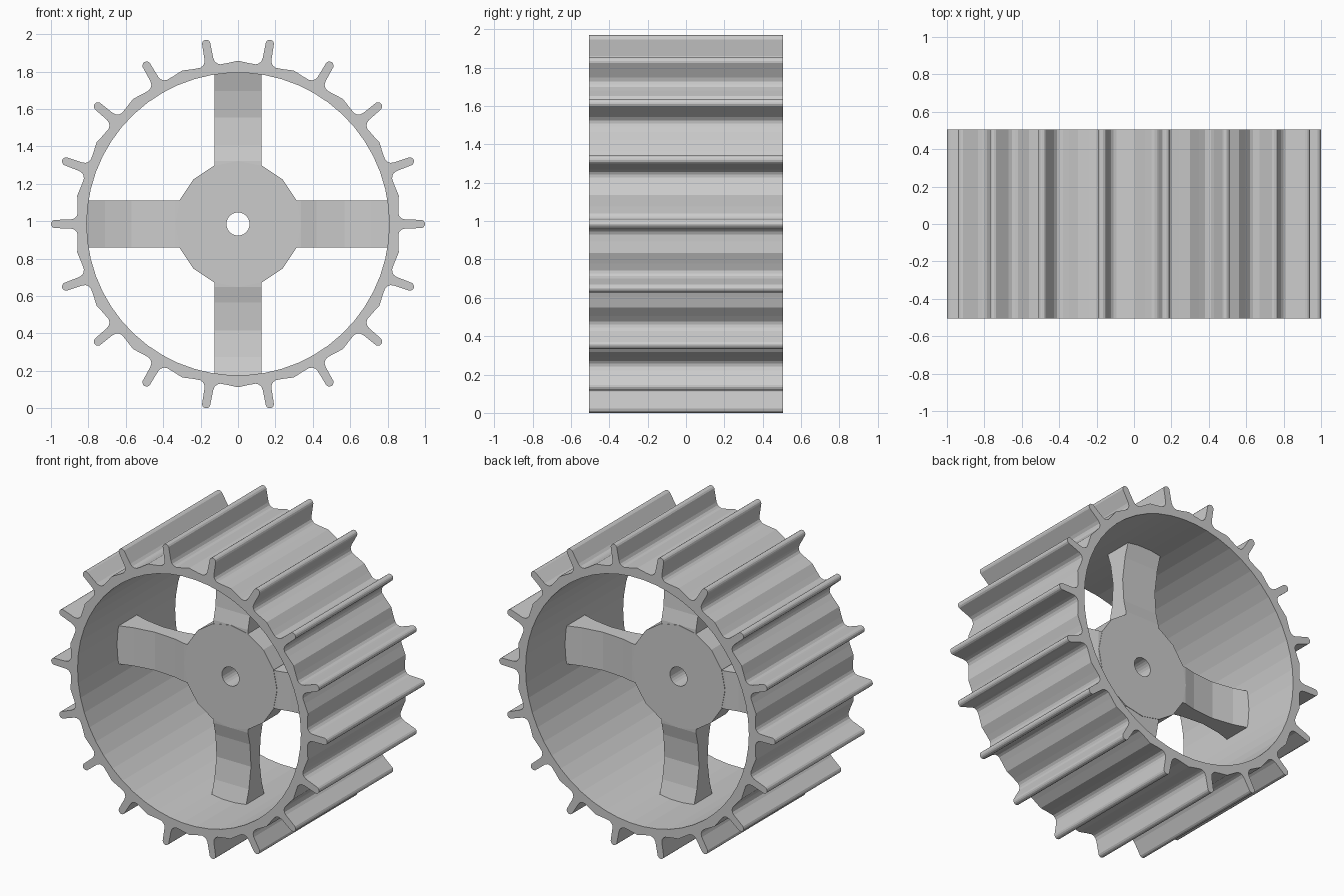
import bpy
from math import sin, cos, pi, radians

if "Cube" in bpy.data.objects:
    bpy.data.objects.remove(bpy.data.objects["Cube"])

CENTRE_Z = 0.985
HALF_WIDTH = 0.505


def prism(name, loops, half_depth, rotation):
    """Closed outlines (extra loops become holes) extruded both ways."""
    curve = bpy.data.curves.new(name, 'CURVE')
    curve.dimensions = '2D'
    curve.fill_mode = 'BOTH'
    curve.extrude = half_depth
    for pts in loops:
        s = curve.splines.new('POLY')
        s.points.add(len(pts) - 1)
        for p, (x, y) in zip(s.points, pts):
            p.co = (x, y, 0, 1)
        s.use_cyclic_u = True
    ob = bpy.data.objects.new(name, curve)
    bpy.context.collection.objects.link(ob)
    ob.location = (0, 0, CENTRE_Z)
    ob.rotation_euler = rotation
    bpy.ops.object.select_all(action='DESELECT')
    ob.select_set(True)
    bpy.context.view_layer.objects.active = ob
    bpy.ops.object.convert(target='MESH')
    ob = bpy.context.view_layer.objects.active
    for poly in ob.data.polygons:
        poly.use_smooth = False
    return ob


def ring(radius, sides):
    return [(radius * cos(2 * pi * i / sides), radius * sin(2 * pi * i / sides))
            for i in range(sides)]


# Rim with 18 rounded, filleted cleats: (radial, tangential) half profile
half = [(0.857, 0.092), (0.857, 0.055), (0.864, 0.040), (0.876, 0.029),
        (0.895, 0.024), (0.982, 0.022), (0.992, 0.017), (0.998, 0.009)]
cleat = [(r, -t) for r, t in half] + [(1.0, 0.0)] + half[::-1]
outline = []
for i in range(18):
    a = radians(20 * i)
    outline += [(r * cos(a) - t * sin(a), r * sin(a) + t * cos(a)) for r, t in cleat]
    m = a + radians(10)
    outline.append((0.873 * cos(m), 0.873 * sin(m)))
prism("rim_with_cleats", [outline, ring(0.809, 54)], HALF_WIDTH, (pi / 2, 0, 0))

# Sixteen-sided hub with round axle hole
prism("hub", [ring(0.337, 16), ring(0.062, 24)], 0.078, (pi / 2, 0, 0))

# Four spokes, pinched thinner in the middle: (radius, half thickness)
pinch = [(0.29, 0.077), (0.337, 0.075), (0.42, 0.055), (0.57, 0.044),
         (0.71, 0.066), (0.82, 0.100)]
side = [(r, -y) for r, y in pinch] + [(r, y) for r, y in reversed(pinch)]
for i in range(4):
    prism(f"spoke_{i + 1}", [side], 0.125, (0, i * pi / 2, 0))
